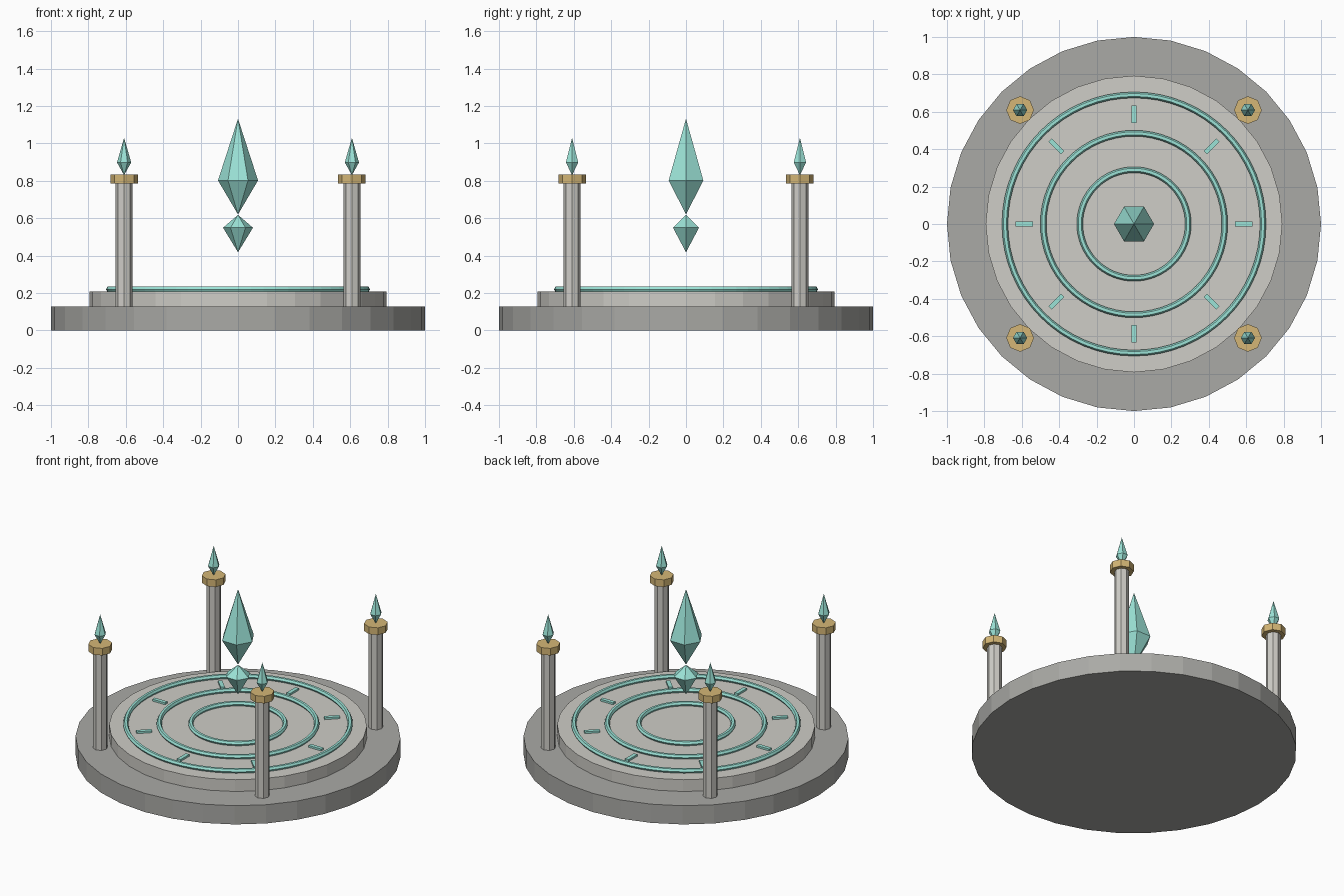
import bpy, bmesh
from math import cos, sin, pi, radians
from mathutils import Matrix

if "Cube" in bpy.data.objects:
    bpy.data.objects.remove(bpy.data.objects["Cube"])


def material(name, rgb):
    m = bpy.data.materials.new(name)
    m.diffuse_color = (*rgb, 1)
    m.use_nodes = True
    m.node_tree.nodes["Principled BSDF"].inputs["Base Color"].default_value = m.diffuse_color
    return m


DARK = material("dark_stone", (0.40, 0.40, 0.38))
LIGHT = material("light_stone", (0.62, 0.61, 0.57))
GOLD = material("brass", (0.66, 0.47, 0.18))
TEAL = material("teal_crystal", (0.33, 0.77, 0.68))


def finish(bm, name, mat):
    bmesh.ops.recalc_face_normals(bm, faces=bm.faces[:])
    me = bpy.data.meshes.new(name)
    bm.to_mesh(me)
    bm.free()
    me.materials.append(mat)
    ob = bpy.data.objects.new(name, me)
    bpy.context.collection.objects.link(ob)
    return ob


def lathe(name, profile, sides, mat, x=0, y=0):
    """Spin (radius, z) points round a vertical axis; radius 0 makes a tip."""
    bm = bmesh.new()
    rows = []
    for r, z in profile:
        n = sides if r > 0 else 1
        rows.append([bm.verts.new((x + r * cos(2 * pi * i / sides),
                                   y + r * sin(2 * pi * i / sides), z))
                     for i in range(n)])
    for a, b in zip(rows, rows[1:]):
        for i in range(sides):
            j = (i + 1) % sides
            quad = [a[i % len(a)], a[j % len(a)], b[j % len(b)], b[i % len(b)]]
            bm.faces.new(list(dict.fromkeys(quad)))
    for row in (rows[0], rows[-1]):
        if len(row) > 1:
            bm.faces.new(row)
    return finish(bm, name, mat)


def ring(name, radius, z, minor, mat, seg=64, sub=6):
    bm = bmesh.new()
    v = []
    for i in range(seg):
        a = 2 * pi * i / seg
        v.append([bm.verts.new(((radius + minor * cos(2 * pi * k / sub)) * cos(a),
                                (radius + minor * cos(2 * pi * k / sub)) * sin(a),
                                z + minor * sin(2 * pi * k / sub)))
                  for k in range(sub)])
    for i in range(seg):
        for k in range(sub):
            n, m = (i + 1) % seg, (k + 1) % sub
            bm.faces.new((v[i][k], v[n][k], v[n][m], v[i][m]))
    return finish(bm, name, mat)


# Stepped round platform
lathe("platform_base", [(1.0, 0), (1.0, 0.127)], 32, DARK)
lathe("platform_step", [(0.793, 0.127), (0.793, 0.207)], 32, LIGHT)

# Inlaid rings
for label, r in (("inner", 0.29), ("middle", 0.485), ("outer", 0.69)):
    ring(label + "_ring", r, 0.22, 0.016, TEAL)

# Radial marker bars between the outer two rings
for i in range(8):
    bm = bmesh.new()
    bmesh.ops.create_cube(bm, size=1, matrix=(
        Matrix.Rotation(radians(45 * i), 4, 'Z')
        @ Matrix.Translation((0.587, 0, 0.211))
        @ Matrix.Diagonal((0.095, 0.026, 0.018, 1))))
    finish(bm, f"marker_bar_{i + 1}", TEAL)

# Corner pillars with caps and small crystals
P = 0.609
for i, (sx, sy) in enumerate(((1, 1), (-1, 1), (-1, -1), (1, -1)), 1):
    x, y = sx * P, sy * P
    lathe(f"pillar_{i}", [(0.046, 0.127), (0.046, 0.787)], 8, LIGHT, x, y)
    lathe(f"pillar_cap_{i}", [(0.074, 0.785), (0.074, 0.833)], 8, GOLD, x, y)
    lathe(f"pillar_crystal_{i}", [(0, 0.83), (0.038, 0.898), (0, 1.03)], 6, TEAL, x, y)

# Floating centre crystals
lathe("main_crystal", [(0, 0.62), (0.107, 0.802), (0, 1.132)], 6, TEAL)
lathe("lower_crystal", [(0, 0.418), (0.08, 0.549), (0, 0.618)], 6, TEAL)
